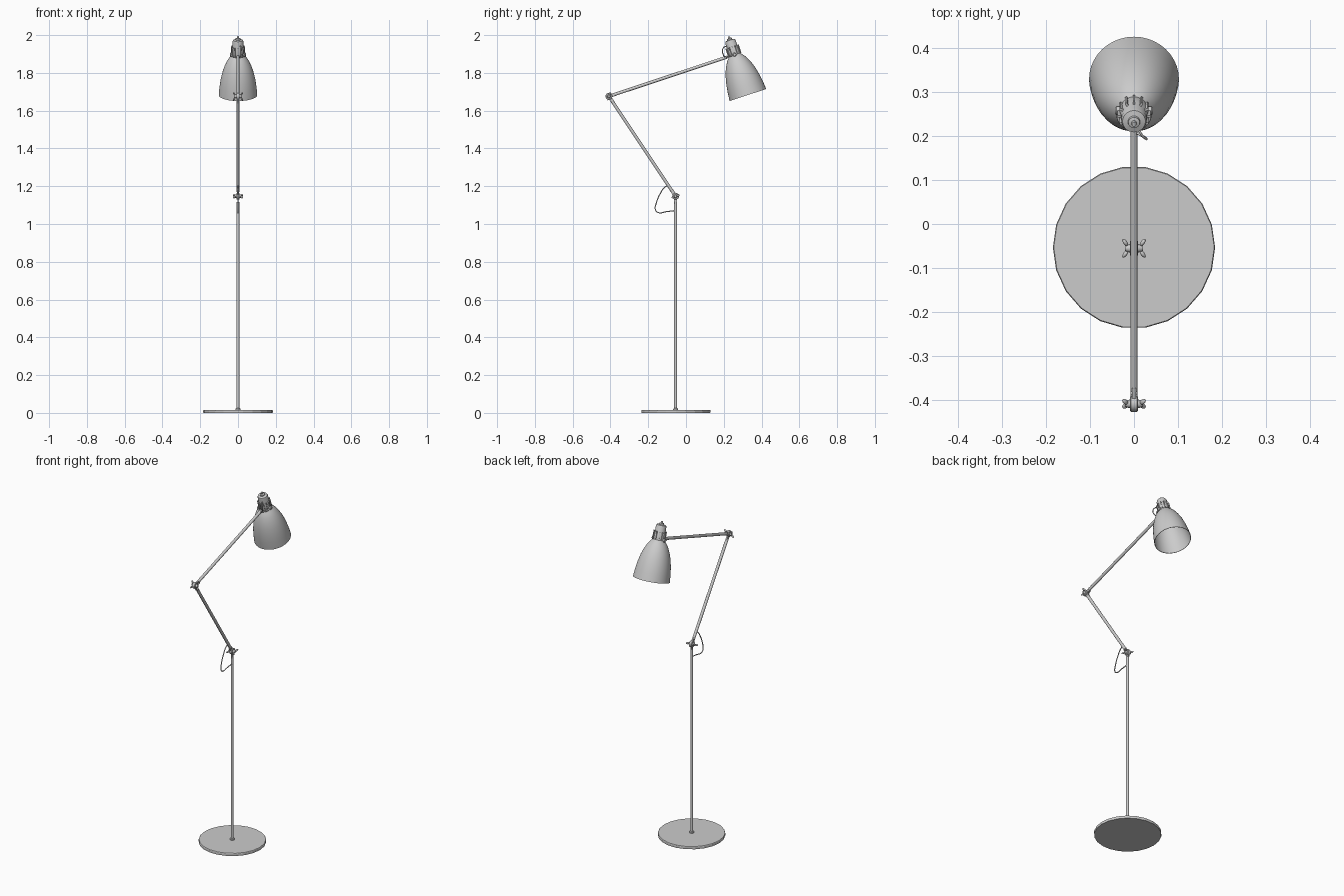
import bpy, bmesh, math
from mathutils import Matrix, Vector

if "Cube" in bpy.data.objects:
    bpy.data.objects.remove(bpy.data.objects["Cube"])

V = Vector
BASE_Y = -0.053
J1 = V((0, BASE_Y - 0.002, 1.147))      # pole / lower arm joint
J2 = V((0, -0.408, 1.676))              # elbow joint
J3 = V((0, 0.257, 1.897))               # shade pivot
TILT = math.radians(18.2)
X_AXIS = V((1, 0, 0))


def finish(name, bm, matrix=Matrix(), smooth=True):
    bmesh.ops.recalc_face_normals(bm, faces=bm.faces)
    me = bpy.data.meshes.new(name)
    bm.to_mesh(me)
    bm.free()
    me.transform(matrix)
    ob = bpy.data.objects.new(name, me)
    bpy.context.collection.objects.link(ob)
    if smooth:
        bpy.ops.object.select_all(action='DESELECT')
        ob.select_set(True)
        bpy.context.view_layer.objects.active = ob
        bpy.ops.object.shade_smooth_by_angle(angle=math.radians(35))
    return ob


def lathe(name, profile, n=20, matrix=Matrix(), closed=False, smooth=True):
    """Spin (radius, height) points around z; open profiles get end caps."""
    bm = bmesh.new()
    rings = [[bm.verts.new((r * math.cos(2 * math.pi * i / n),
                            r * math.sin(2 * math.pi * i / n), h)) for i in range(n)]
             for r, h in profile]
    pairs = list(zip(rings, rings[1:]))
    if closed:
        pairs.append((rings[-1], rings[0]))
    else:
        bm.faces.new(rings[0])
        bm.faces.new(rings[-1])
    for a, b in pairs:
        for i in range(n):
            j = (i + 1) % n
            bm.faces.new((a[i], a[j], b[j], b[i]))
    return finish(name, bm, matrix, smooth)


def along(origin, direction):
    return Matrix.Translation(origin) @ direction.to_track_quat('Z', 'Y').to_matrix().to_4x4()


def rod(name, a, b, r, n=16):
    return lathe(name, [(r, 0), (r, (b - a).length)], n, along(a, b - a))


def box(name, size, matrix):
    bm = bmesh.new()
    bmesh.ops.create_cube(bm, size=1)
    return finish(name, bm, matrix @ Matrix.Diagonal((*size, 1)), False)


def blade(name, a, b, width, thick):
    """Flat strap from a to b, thin in x."""
    d = (b - a).normalized()
    m = Matrix((X_AXIS, d.cross(X_AXIS), d)).transposed().to_4x4()
    return box(name, (thick, width, (b - a).length), Matrix.Translation((a + b) / 2) @ m)


def wire(name, points, r, stretch=1):
    cu = bpy.data.curves.new(name, 'CURVE')
    cu.dimensions = '3D'
    cu.bevel_depth, cu.bevel_resolution, cu.resolution_u = r, 2, 8
    cu.use_fill_caps = True
    sp = cu.splines.new('BEZIER')
    sp.bezier_points.add(len(points) - 1)
    for bp, p in zip(sp.bezier_points, points):
        bp.co = p
        bp.handle_left_type = bp.handle_right_type = 'AUTO'
    ob = bpy.data.objects.new(name, cu)
    bpy.context.collection.objects.link(ob)
    bpy.ops.object.select_all(action='DESELECT')
    ob.select_set(True)
    bpy.context.view_layer.objects.active = ob
    bpy.ops.object.convert(target='MESH')
    bpy.ops.object.shade_smooth_by_angle(angle=math.radians(50))


def ellipsoid(name, radii, matrix):
    bm = bmesh.new()
    bmesh.ops.create_uvsphere(bm, u_segments=12, v_segments=8, radius=1)
    finish(name, bm, matrix @ Matrix.Diagonal((*radii, 1)))


def joint(name, c, angle):
    """Pivot barrel with a wing nut on each side."""
    lathe(name + "_barrel", [(0.016, -0.009), (0.018, -0.007), (0.018, 0.007), (0.016, 0.009)],
          24, along(c, X_AXIS))
    for s, tag in ((1, "right"), (-1, "left")):
        m = along(c, X_AXIS * s)
        lathe(f"{name}_nut_{tag}", [(0.010, 0.008), (0.009, 0.013), (0.006, 0.020)], 16, m)
        spin = Matrix.Translation(c) @ Matrix.Rotation(angle, 4, 'X')
        for k in (1, -1):
            w = (spin @ Matrix.Translation((s * 0.020, k * 0.014, 0))
                 @ Matrix.Rotation(s * k * math.radians(-35), 4, 'Z'))
            ellipsoid(f"{name}_wing_{tag}", (0.0045, 0.010, 0.006), w)


# Base plate, faceted
lathe("base", [(0.183, 0), (0.184, 0.003), (0.184, 0.013), (0.182, 0.016)], 22,
      Matrix.Translation((0, BASE_Y, 0)), smooth=False)
lathe("base_collar", [(0.013, 0.015), (0.013, 0.021), (0.009, 0.025)], 20,
      Matrix.Translation((0, J1.y, 0)))

# Pole and arms with flattened ends at the joints
rod("pole", V((0, J1.y, 0.015)), J1 - V((0, 0, 0.03)), 0.0078)
blade("pole_tongue", J1 - V((0, 0, 0.04)), J1, 0.016, 0.007)
d1 = (J2 - J1).normalized()
rod("lower_arm", J1 + d1 * 0.03, J2 - d1 * 0.03, 0.0085)
blade("lower_arm_tongue_bottom", J1, J1 + d1 * 0.04, 0.018, 0.008)
blade("lower_arm_tongue_top", J2 - d1 * 0.04, J2, 0.018, 0.008)
d2 = (J3 - J2).normalized()
rod("upper_arm", J2 + d2 * 0.03, J3 - d2 * 0.042, 0.0085)
blade("upper_arm_tongue", J2, J2 + d2 * 0.04, 0.018, 0.008)

joint("middle_joint", J1, math.radians(20))
joint("elbow_joint", J2, math.radians(70))

# Slack cable around the middle joint
wire("cable_loop", [V((0, y, z)) for y, z in
                    ((-0.092, 1.203), (-0.110, 1.197), (-0.138, 1.158), (-0.156, 1.115),
                     (-0.162, 1.076), (-0.148, 1.061), (-0.100, 1.066), (-0.058, 1.071))], 0.0028)

# Shade shell: outer profile down to the rim, then inner profile back up
H = Matrix.Translation((0, 0.328, 1.683)) @ Matrix.Rotation(TILT, 4, 'X')
outer = [(0.030, 0.226), (0.036, 0.218), (0.047, 0.205), (0.059, 0.186), (0.072, 0.158),
         (0.083, 0.125), (0.092, 0.085), (0.098, 0.045), (0.102, 0.0)]
inner = [(r - 0.002, max(h - 0.002, 0)) for r, h in reversed(outer)]
lathe("shade", outer + inner, 40, H, closed=True)

# Lamp socket with ribs, cap and knob
lathe("socket", [(0.031, 0.215), (0.033, 0.235), (0.031, 0.262), (0.029, 0.268), (0.029, 0.296),
                 (0.026, 0.305), (0.014, 0.308), (0.013, 0.315), (0.006, 0.317), (0.005, 0.326)], 28, H)
for i in range(12):
    m = H @ Matrix.Rotation(i * math.pi / 6, 4, 'Z') @ Matrix.Translation((0.033, 0, 0.247))
    box("socket_rib", (0.008, 0.005, 0.046), m)

# Fork bracket gripping the shade, in the plane of the upper arm
R = 0.036
fork = [J3 + X_AXIS * R + d2 * 0.006]
fork += [J3 - d2 * (0.008 + R * math.sin(a)) + X_AXIS * R * math.cos(a)
         for a in (math.pi * k / 8 for k in range(9))]
fork.append(J3 - X_AXIS * R + d2 * 0.006)
wire("shade_fork", fork, 0.0042)
for s, tag in ((1, "right"), (-1, "left")):
    lathe("fork_screw_" + tag, [(0.006, 0.026), (0.010, 0.031), (0.010, 0.040), (0.007, 0.043)],
          16, along(J3, X_AXIS * s))

# Short cable from arm to socket
wire("cable_top", [J3 - d2 * 0.05, V((0.022, 0.198, 1.895)), V((0.028, 0.193, 1.92)),
                   V((0.016, 0.204, 1.938)), V((0.008, 0.225, 1.942))], 0.0028)
